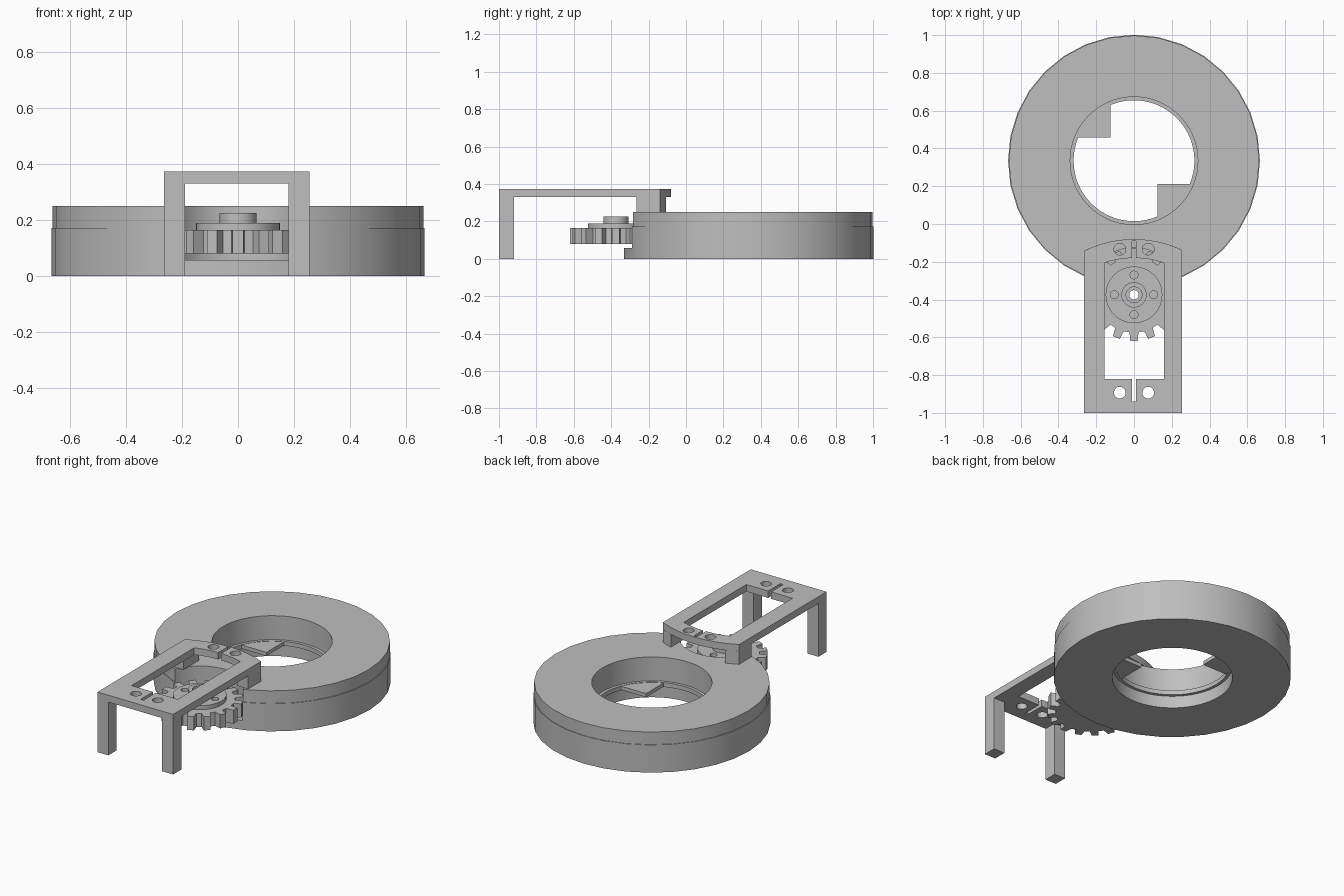
import bpy
import bmesh
from math import sin, cos, pi, sqrt, asin, atan2

if "Cube" in bpy.data.objects:
    bpy.data.objects.remove(bpy.data.objects["Cube"], do_unlink=True)

COLOR = (0.52, 0.52, 0.52, 1)
grey = bpy.data.materials.new("plain grey")
grey.use_nodes = True
grey.diffuse_color = COLOR
grey.node_tree.nodes["Principled BSDF"].inputs["Base Color"].default_value = COLOR


def prism(name, points, z0, z1):
    """Extrude a counter-clockwise outline from z0 to z1."""
    bm = bmesh.new()
    face = bm.faces.new([bm.verts.new((x, y, z0)) for x, y in points])
    top = bmesh.ops.extrude_face_region(bm, geom=[face])["geom"]
    for v in top:
        if isinstance(v, bmesh.types.BMVert):
            v.co.z = z1
    bmesh.ops.recalc_face_normals(bm, faces=bm.faces)
    mesh = bpy.data.meshes.new(name)
    bm.to_mesh(mesh)
    bm.free()
    mesh.materials.append(grey)
    obj = bpy.data.objects.new(name, mesh)
    bpy.context.collection.objects.link(obj)
    return obj


def box(name, x0, x1, y0, y1, z0, z1):
    return prism(name, [(x0, y0), (x1, y0), (x1, y1), (x0, y1)], z0, z1)


def disc(name, x, y, r, z0, z1, n=32):
    pts = [(x + r * sin(-2 * pi * i / n), y + r * cos(2 * pi * i / n)) for i in range(n)]
    return prism(name, pts, z0, z1)


def combine(obj, others, operation="DIFFERENCE"):
    """Boolean obj with each of the others, then remove the others."""
    for other in others:
        mod = obj.modifiers.new("cut", "BOOLEAN")
        mod.operation, mod.solver, mod.object = operation, "EXACT", other
        deps = bpy.context.evaluated_depsgraph_get()
        deps.update()
        mesh = bpy.data.meshes.new_from_object(obj.evaluated_get(deps))
        obj.modifiers.clear()
        obj.data = mesh
        bpy.data.objects.remove(other, do_unlink=True)


def arc(radius, xa, xb, n=12):
    """Points of the bracket's rounded rear edges, from xa to xb."""
    xs = [xa + (xb - xa) * i / n for i in range(n + 1)]
    return [(x, -0.67 + sqrt(radius ** 2 - x ** 2)) for x in xs]


# Ring housing: lower and upper shells with a bore and a round gear pocket
CY, GY = 0.335, -0.375
for name, r, z0, z1 in (("lower_housing", 0.667, 0, 0.172),
                        ("upper_housing", 0.663, 0.172, 0.25)):
    shell = disc(name, 0, CY, r, z0, z1)
    combine(shell, [disc("bore", 0, CY, 0.338, -1, 1, 64),
                    disc("pocket", 0, GY, 0.25, 0.057, 1, 64)])

# Thin inner ledge with two square-cornered tabs
ledge = disc("inner_ledge", 0, CY, 0.345, 0.075, 0.102, 64)
combine(ledge, [disc("bore", 0, CY, 0.32, -1, 1, 64)])
TX, TY, TR = 0.125, 0.122, 0.335
a0, a1 = atan2(-TY, sqrt(TR**2 - TY**2)), -pi / 2 + asin(TX / TR)
for name, s in (("right_tab", -1), ("left_tab", 1)):
    rim = [a1 + (a0 - a1) * i / 8 for i in range(9)]
    pts = [(TX, -TY)] + [(TR * cos(a), TR * sin(a)) for a in rim]
    prism(name, [(s * x, CY + s * y) for x, y in pts], 0.077, 0.1)

# Drive gear with sixteen tapered teeth
TEETH = 16
outline = []
for i in range(TEETH):
    mid = -pi / 2 + 2 * pi * i / TEETH
    for offset, r in ((-0.12, 0.2), (-0.08, 0.245), (0.08, 0.245), (0.12, 0.2)):
        outline.append((r * cos(mid + offset), GY + r * sin(mid + offset)))
gear = prism("gear", outline, 0.08, 0.165)
flange = disc("gear_flange", 0, GY, 0.15, 0.165, 0.19, 48)
hub = disc("gear_hub", 0, GY, 0.067, 0.19, 0.225, 32)
for part in (gear, flange, hub):
    combine(part, [disc("axle_hole", 0, GY, 0.025, -1, 1)])
combine(hub, [disc("counterbore", 0, GY, 0.042, 0.205, 1)])
for part in (gear, flange):
    combine(part, [disc("screw_hole", 0.105 * cos(k * pi / 2), GY + 0.105 * sin(k * pi / 2),
                        0.021, 0.1, 1, 24) for k in range(4)])

# Bracket plate with window, slots and screw holes
X0, X1 = -0.265, 0.255
plate = prism("bracket_plate", [(X0, -1), (X1, -1)] + arc(0.59, X1, X0), 0.33, 0.373)
W0, W1 = -0.157, 0.16
cutters = [prism("window", [(W0, -0.82), (W1, -0.82)] + arc(0.49, W1, W0), 0, 1),
           box("front_slot", -0.01, 0.01, -0.94, -0.8, 0, 1),
           box("rear_slot", -0.01, 0.01, -0.22, -0.09, 0, 1)]
for x in (-0.075, 0.075):
    for y in (-0.893, -0.133):
        cutters.append(disc("hole", x, y, 0.031, 0, 1))
combine(plate, cutters)

# Front legs reach the ground, rear feet rest on the housing
for side, xa, xb in (("right", X0, -0.19), ("left", 0.18, X1)):
    box(side + "_front_leg", xa, xb, -1, -0.92, 0, 0.33)
    prism(side + "_rear_foot", [(xa, -0.265), (xb, -0.265)] + arc(0.59, xb, xa, 4), 0.25, 0.33)

# Smooth the round walls and keep the edges sharp
bpy.ops.object.select_all(action="DESELECT")
for obj in bpy.context.collection.objects:
    if obj.type == "MESH":
        obj.select_set(True)
        bpy.context.view_layer.objects.active = obj
bpy.ops.object.shade_smooth_by_angle(angle=0.5)
